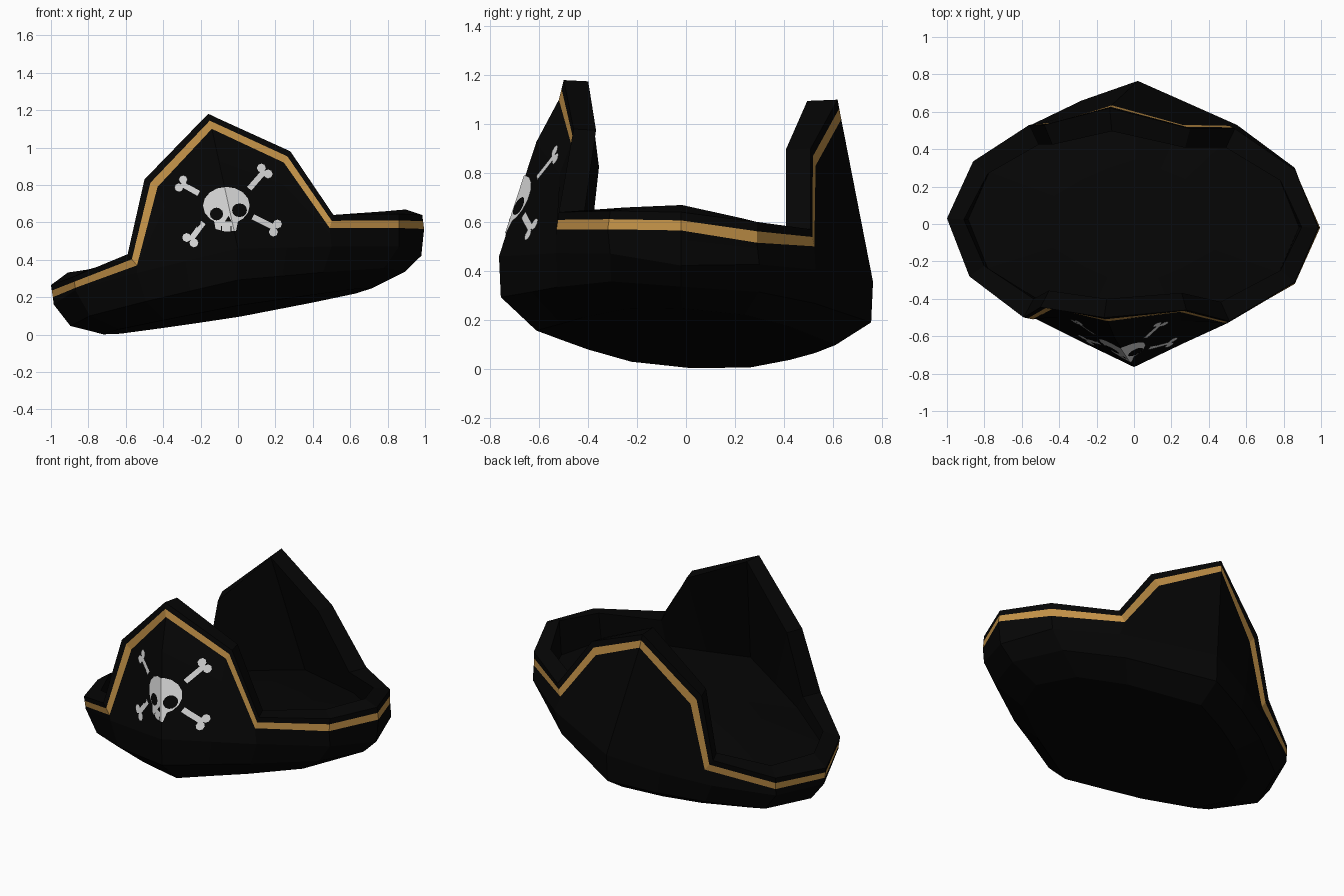
import bpy, bmesh, math
from mathutils import Vector
from mathutils.bvhtree import BVHTree

if "Cube" in bpy.data.objects:
    bpy.data.objects.remove(bpy.data.objects["Cube"])


def material(name, color):
    m = bpy.data.materials.new(name)
    m.diffuse_color = (*color, 1)
    m.use_nodes = True
    m.node_tree.nodes["Principled BSDF"].inputs["Base Color"].default_value = m.diffuse_color
    return m


BLACK = material("black_felt", (0.0016, 0.0016, 0.0016))
GOLD = material("gold_trim", (0.56, 0.295, 0.066))
WHITE = material("bone_white", (0.70, 0.70, 0.70))

# Upper edge of the brim, counterclockwise from the front left dip
RIM = [(-.59, -.50, .43), (-.50, -.445, .83), (-.16, -.50, 1.18), (.28, -.46, .98),
       (.51, -.52, .64), (.86, -.31, .645), (.985, -.02, .64), (.86, .29, .60),
       (.54, .51, .57), (.30, .51, .90), (-.13, .62, 1.10), (-.48, .53, .77),
       (-.56, .53, .385), (-.86, .335, .28), (-1, .03, .265), (-.88, -.28, .31)]
# Lower edge of the gold trim
TRIM = [(-.54, -.51, .37), (-.43, -.45, .79), (-.14, -.52, 1.10), (.245, -.47, .92),
        (.49, -.53, .57), (.86, -.32, .57), (.995, -.02, .565), (.86, .29, .515),
        (.51, .525, .50), (.26, .53, .83), (-.12, .635, 1.02), (-.41, .54, .705),
        (-.505, .535, .315), (-.86, .335, .21), (-.99, .03, .20), (-.87, -.28, .25)]
# Widest outline of the body
BELT = [(-.54, -.50), (-.28, -.63), (0, -.765), (.26, -.64), (.50, -.53), (.86, -.31),
        (.98, -.02), (.86, .30), (.55, .53), (.28, .65), (.02, .765), (-.28, .66),
        (-.55, .53), (-.86, .33), (-.985, .03), (-.87, -.28)]


def belt_z(x, y):
    return .29 + .13 * x - .07 * y + .115 * abs(y) / .76 - .13 * max(0, -x) * max(0, y)


def scaled(sx, sy, height):
    return [(x * sx, y * sy, height(x * sx, y * sy)) for x, y in BELT]


def between(t):
    return [Vector(a).lerp(Vector((x, y, belt_z(x, y))), t) for a, (x, y) in zip(TRIM, BELT)]


# The front panel bows forward along its middle crease
bowed = between(.27)
bowed[2].y -= .026

# The inner brim edge sits a little higher at the two ends
inner = [(x * .91, y * .8, z - .005 + max(0, abs(x) - .7) * (.12 if x > 0 else .24))
         for x, y, z in RIM]

# Hat: rings lofted from the underside, over the brim and down to the domed inner floor
rings = [
    scaled(.73, .80, lambda x, y: .125 + .17 * x - .05 * y),
    scaled(.91, .99, lambda x, y: .19 + .16 * x - .07 * y + .065 * abs(y)),
    between(1),
    bowed,
    TRIM,
    [Vector(r).lerp(Vector(t), .45) for r, t in zip(RIM, TRIM)],
    RIM,
    inner,
    scaled(.90, .84, lambda x, y: .33 + .14 * x - .06 * y + .11 * abs(y)),
    scaled(.50, .45, lambda x, y: .42 + .14 * x - .05 * y),
]
bm = bmesh.new()
loops = [[bm.verts.new(p) for p in ring] for ring in rings]
n = len(BELT)
for k, (a, b) in enumerate(zip(loops, loops[1:])):
    for i in range(n):
        j = (i + 1) % n
        f = bm.faces.new((a[i], a[j], b[j], b[i]))
        f.material_index = 1 if k == 4 else 0
bm.faces.new(loops[0][::-1])
center = bm.verts.new((0, 0, .44))
for i in range(n):
    bm.faces.new((loops[-1][i], loops[-1][(i + 1) % n], center))
bmesh.ops.recalc_face_normals(bm, faces=bm.faces)
mesh = bpy.data.meshes.new("hat")
bm.to_mesh(mesh)
mesh.materials.append(BLACK)
mesh.materials.append(GOLD)
bpy.context.collection.objects.link(bpy.data.objects.new("hat", mesh))
bmesh.ops.triangulate(bm, faces=bm.faces)
surface = BVHTree.FromBMesh(bm)


def emblem(name, shapes, mat, gap):
    """Flat shapes in x and z, cut into small cells and laid onto the front."""
    eb = bmesh.new()
    for pts in shapes:
        eb.faces.new([eb.verts.new((x, 0, z)) for x, z in pts])
    cuts = [((0, 0, .46), (.64, 0, .14))]
    cuts += [((-.4 + .04 * i, 0, 0), (1, 0, 0)) for i in range(20)]
    cuts += [((0, 0, .4 + .04 * i), (0, 0, 1)) for i in range(15)]
    for co, no in cuts:
        bmesh.ops.bisect_plane(eb, geom=eb.verts[:] + eb.edges[:] + eb.faces[:],
                               dist=1e-5, plane_co=co, plane_no=no)
    for v in eb.verts:
        hit = surface.ray_cast(Vector((v.co.x, -2, v.co.z)), Vector((0, 1, 0)))[0]
        if hit:
            v.co.y = hit.y - gap
    for f in eb.faces:
        f.normal_update()
        if f.normal.y > 0:
            f.normal_flip()
    me = bpy.data.meshes.new(name)
    eb.to_mesh(me)
    eb.free()
    me.materials.append(mat)
    bpy.context.collection.objects.link(bpy.data.objects.new(name, me))


def oval(x, z, rx, rz, sides=12):
    return [(x + rx * math.cos(math.tau * i / sides), z + rz * math.sin(math.tau * i / sides))
            for i in range(sides)]


def bone(x0, z0, x1, z1, w=.015, knob=.024):
    d = Vector((x1 - x0, z1 - z0)).normalized()
    s = Vector((-d.y, d.x))
    a, b = Vector((x0, z0)), Vector((x1, z1))
    shaft = [tuple(p) for p in (a - s * w, b - s * w, b + s * w, a + s * w)]
    return [shaft] + [oval(*(b + s * k * knob), knob, knob, 8) for k in (-1, 1)]


# Skull with jaw
jaw = [(-.13, .62), (-.12, .565), (-.065, .55), (-.01, .555), (.005, .63)]
emblem("skull", [oval(-.062, .69, .125, .1, 16), jaw], WHITE, .006)
# Eye holes, nose and tooth gaps
holes = [oval(-.115, .645, .036, .034), oval(.008, .665, .04, .037),
         [(-.07, .605), (-.035, .605), (-.05, .635)],
         [(-.092, .55), (-.086, .55), (-.086, .58), (-.092, .58)],
         [(-.04, .545), (-.034, .545), (-.034, .58), (-.04, .58)]]
emblem("skull_holes", holes, BLACK, .0095)
# Crossed bones
bones = [(.06, .78, .143, .875), (-.21, .755, -.305, .808),
         (.08, .63, .2, .57), (-.185, .60, -.255, .505)]
emblem("crossed_bones", [s for b in bones for s in bone(*b)], WHITE, .006)
bm.free()
